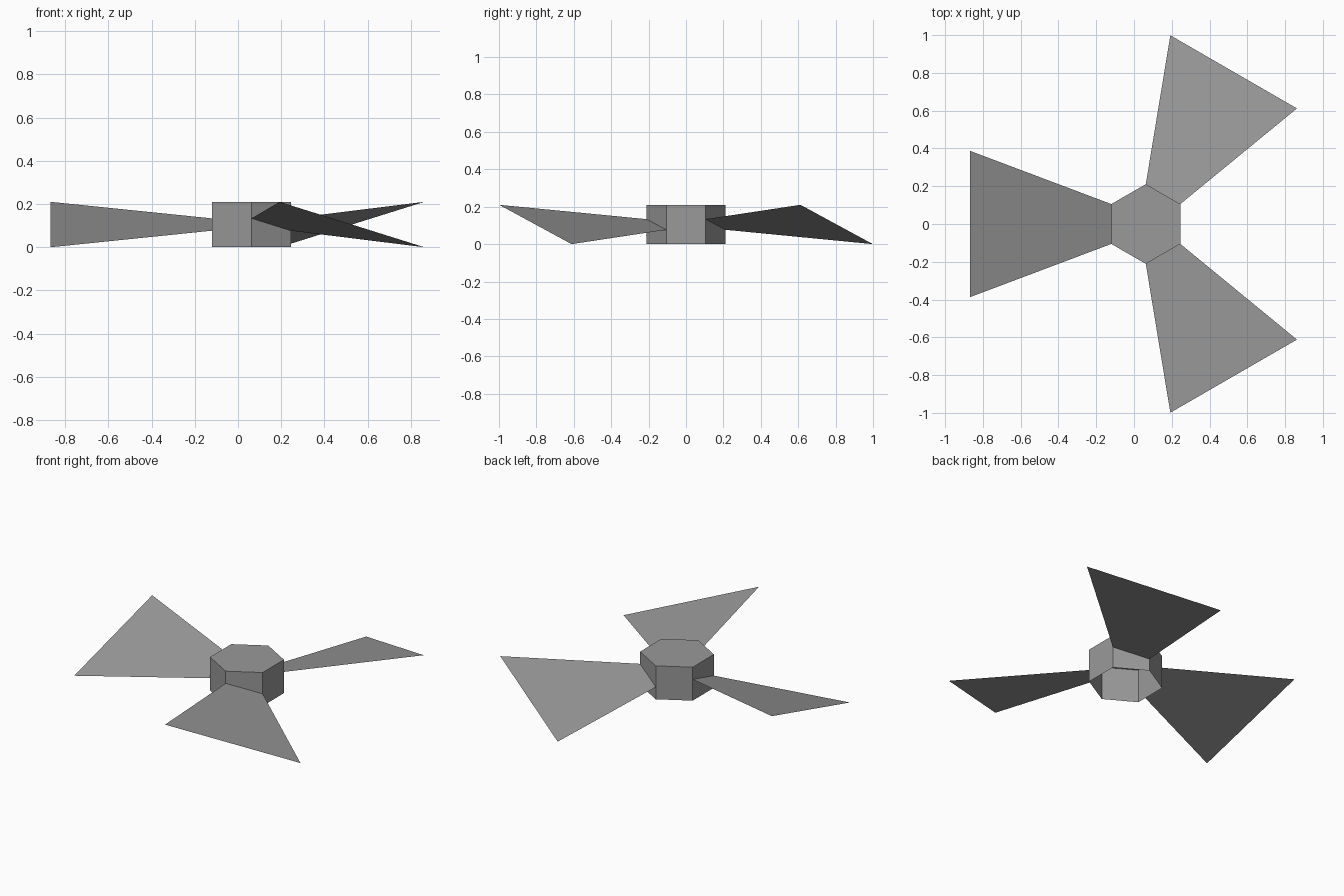
import bpy, bmesh, math
from mathutils import Matrix, Vector

if "Cube" in bpy.data.objects:
    bpy.data.objects.remove(bpy.data.objects["Cube"])

CX = 0.0625          # hub axis, offset so the bounds are centred
R, H = 0.211, 0.21   # hub radius and height

grey = bpy.data.materials.new("grey")
grey.diffuse_color = (0.32, 0.32, 0.32, 1)
grey.use_nodes = True
grey.node_tree.nodes["Principled BSDF"].inputs["Base Color"].default_value = grey.diffuse_color


def add_object(name, bm):
    mesh = bpy.data.meshes.new(name)
    bm.to_mesh(mesh)
    bm.free()
    mesh.materials.append(grey)
    obj = bpy.data.objects.new(name, mesh)
    obj.location.x = CX
    bpy.context.collection.objects.link(obj)
    return obj


# Hub: hexagonal cap with a skirt, open underneath
bm = bmesh.new()
bmesh.ops.create_cone(bm, cap_ends=True, segments=6, radius1=R, radius2=R, depth=H,
                      matrix=Matrix.Translation((0, 0, H / 2)))
bm.normal_update()
bmesh.ops.delete(bm, geom=[f for f in bm.faces if f.normal.z < -0.5], context='FACES_ONLY')
# a corner must point along +y
a = max(bm.verts, key=lambda v: v.co.y).co
bmesh.ops.rotate(bm, verts=bm.verts[:], matrix=Matrix.Rotation(math.pi / 2 - math.atan2(a.y, a.x), 3, 'Z'))
add_object("hub", bm)

# Blades: single pitched sheets widening outwards from every second hub side
root, tip = R * math.cos(math.pi / 6), 0.93
for i, deg in enumerate((60, 180, 300)):
    bm = bmesh.new()
    corners = []
    for r, w, rise in ((root, R / 2, 0.0285), (tip, 0.387, H / 2)):
        corners.append([Vector((r, s * w, H / 2 - s * rise)) for s in (-1, 1)])
    (a, b), (d, c) = corners
    bm.faces.new([bm.verts.new(p) for p in (a, d, c, b)])
    blade = add_object(f"blade_{i + 1}", bm)
    blade.rotation_euler.z = math.radians(deg)
